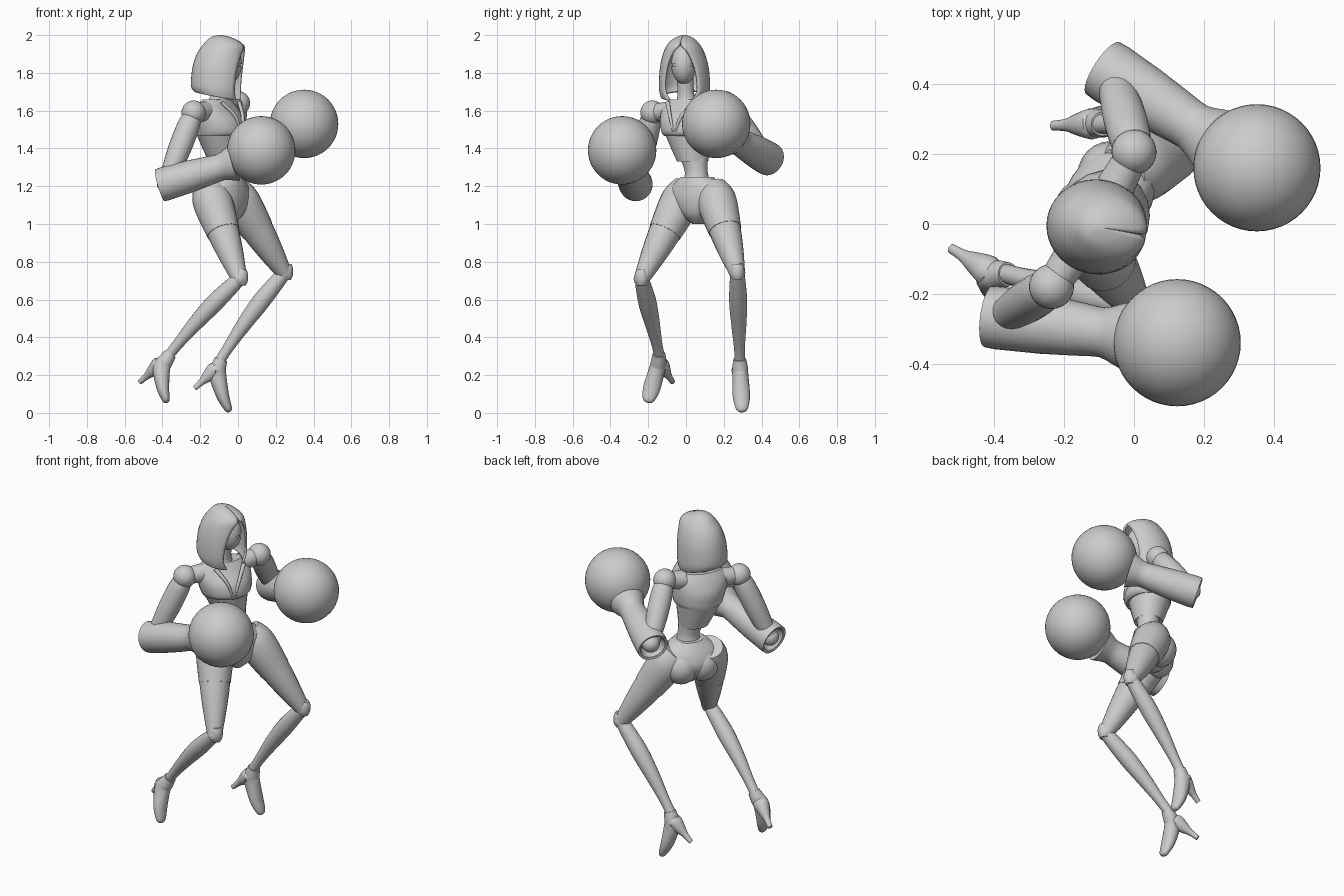
import bpy, bmesh
from math import cos, sin, pi, radians
from mathutils import Vector, Matrix

cube = bpy.data.objects.get("Cube")
if cube:
    bpy.data.objects.remove(cube)

grey = bpy.data.materials.new("plain_grey")
grey.use_nodes = True
tone = (0.6, 0.6, 0.6, 1)
grey.diffuse_color = tone
grey.node_tree.nodes["Principled BSDF"].inputs["Base Color"].default_value = tone

SIDE = Vector((0.545, 0.84, 0)).normalized()   # body's left
FRONT = Vector((0.84, -0.545, 0)).normalized()  # chest direction


def finish(name, bm, angle=35):
    bmesh.ops.recalc_face_normals(bm, faces=bm.faces)
    mesh = bpy.data.meshes.new(name)
    bm.to_mesh(mesh)
    bm.free()
    mesh.materials.append(grey)
    ob = bpy.data.objects.new(name, mesh)
    bpy.context.collection.objects.link(ob)
    bpy.ops.object.select_all(action='DESELECT')
    ob.select_set(True)
    bpy.context.view_layer.objects.active = ob
    bpy.ops.object.shade_smooth_by_angle(angle=radians(angle))
    return ob


def ball(name, centre, size, segs=32, matrix=Matrix()):
    bm = bmesh.new()
    bmesh.ops.create_uvsphere(bm, u_segments=segs, v_segments=segs // 2, radius=1)
    size = (size,) * 3 if isinstance(size, float) else size
    bmesh.ops.transform(bm, verts=bm.verts, matrix=Matrix.Translation(centre) @ matrix @ Matrix.Diagonal((*size, 1)))
    return finish(name, bm, 60)


def spline(rows, steps):
    """Catmull-Rom through rows of numbers."""
    out = []
    for i in range(len(rows) - 1):
        a, b, c, d = (rows[max(0, min(len(rows) - 1, i + k))] for k in (-1, 0, 1, 2))
        for s in range(steps):
            t = s / steps
            out.append([q + .5 * t * (r - p + t * (2 * p - 5 * q + 4 * r - w + t * (3 * (q - r) + w - p)))
                        for p, q, r, w in zip(a, b, c, d)])
    return out + [list(rows[-1])]


def loft(name, rows, ref=SIDE, steps=4, sides=20, straight=False, upright=False):
    """Rows are x, y, z, half-width along ref, half-depth."""
    rows = spline([r if len(r) == 5 else (*r, r[3]) for r in rows], steps)
    pts = [Vector(r[:3]) for r in rows]
    bm, rings = bmesh.new(), []
    for i, r in enumerate(rows):
        t = pts[-1] - pts[0] if straight else pts[min(i + 1, len(pts) - 1)] - pts[max(i - 1, 0)]
        t = Vector((0, 0, 1)) if upright else t.normalized()
        u = (ref - t * ref.dot(t)).normalized()
        v = t.cross(u)
        rings.append([bm.verts.new(pts[i] + u * r[3] * cos(k * 2 * pi / sides) + v * r[4] * sin(k * 2 * pi / sides))
                      for k in range(sides)])
    for p, q in zip(rings, rings[1:]):
        for k in range(sides):
            n = (k + 1) % sides
            bm.faces.new((p[k], p[n], q[n], q[k]))
    bm.faces.new(rings[0])
    bm.faces.new(rings[-1])
    return finish(name, bm)


# Torso: corset, bust plate, neck, waist and pelvis
loft("waist", [(-.055, .055, 1.2, .085, .08), (-.055, .055, 1.27, .062, .057), (-.07, .04, 1.36, .08, .07)], upright=True)
loft("corset", [(-.075, .035, 1.33, .084, .078), (-.087, .025, 1.4, .107, .098),
                (-.1, .015, 1.48, .132, .118)], upright=True)
loft("bust_plate", [(-.096, .013, 1.465, .132, .121), (-.09, .01, 1.49, .145, .131), (-.098, .008, 1.55, .155, .125),
                    (-.11, .01, 1.61, .155, .09), (-.112, .01, 1.66, .11, .06)], upright=True)
loft("neck", [(-.11, .01, 1.63, .07), (-.1, .0, 1.68, .045), (-.09, -.005, 1.78, .045)], upright=True)
loft("pelvis", [(-.06, .068, 1.0, .03, .04), (-.067, .07, 1.05, .1, .095), (-.075, .072, 1.12, .17, .12),
                (-.068, .067, 1.19, .165, .108), (-.056, .058, 1.25, .088, .08)], upright=True)
for tag, s in (("left", 1), ("right", -1)):
    hip = Vector((-.07, .07, 1.105)) + SIDE * .062 * s - FRONT * .035
    ball(tag + "_buttock", hip, (.095, .095, .1), 24)
    # Lapel strips on the bust plate
    c = Vector((-.095, .01, 0))
    low, mid, top = (c + FRONT * f + SIDE * s * w + Vector((0, 0, z))
                     for f, w, z in ((.13, .008, 1.49), (.12, .035, 1.57), (.066, .085, 1.645)))
    loft(tag + "_lapel", [(*low, .006, .009), (*mid, .009, .009), (*top, .012, .009)])

# Head and face mask, turned a little from the chest
HEAD = Matrix.Rotation(radians(-10), 4, 'Z')
face = Vector((-.055, -.012, 1.845))
ball("head", face, (.07, .06, .1), 24, HEAD)
for tag, lo, hi in (("brow_mask", .02, 1), ("jaw_mask", -1, -.12)):
    ob = ball(tag, face, (.076, .066, .104), 32, HEAD)
    bm = bmesh.new()
    bm.from_mesh(ob.data)
    for z, up in ((lo, -1), (hi, 1)):
        bmesh.ops.bisect_plane(bm, geom=bm.verts[:] + bm.edges[:] + bm.faces[:],
                               plane_co=face + Vector((0, 0, z * .1)), plane_no=(0, 0, up), clear_outer=True)
    bm.to_mesh(ob.data)
    bm.free()

# Hood: open arcs stacked upward, thickened inward (height, forward shift, depth, half-width, opening angle)
hood_rows = spline([(1.675, 0, .125, .125, .55), (1.72, 0, .144, .135, .74), (1.82, .005, .143, .13, .66),
                    (1.9, .016, .13, .111, .44), (1.95, .028, .108, .086, .06), (1.985, .016, .062, .05, .01),
                    (2.0, .01, .012, .01, .01)], 4)
bm, arcs, n = bmesh.new(), [], 32
for z, shift, a, b, gap in hood_rows:
    arc = []
    gap = max(gap, .01)
    for k in range(n + 1):
        t = gap + (2 * pi - 2 * gap) * k / n
        drop = .025 * cos(t) * max(0, 1.75 - z) / .075   # hem hangs lower at the front
        p = HEAD @ Vector((shift + a * cos(t), b * sin(t), 0))
        arc.append(bm.verts.new(p + Vector((-.105, -.008, z - drop))))
    arcs.append(arc)
for p, q in zip(arcs, arcs[1:]):
    for k in range(n):
        bm.faces.new((p[k], p[k + 1], q[k + 1], q[k]))
bm.faces.new(arcs[-1])
hood = finish("hood", bm)
mod = hood.modifiers.new("cloth", 'SOLIDIFY')
mod.thickness = .012
mod.offset = -1

# Arms: shoulder, elbow, glove centre
arms = {"left": ((.0, .205, 1.64), (-.06, .425, 1.352), (.35, .16, 1.53)),
        "right": ((-.235, -.178, 1.59), (-.38, -.268, 1.215), (.123, -.338, 1.39))}
for tag, (sh, el, gl) in arms.items():
    sh, el, gl = Vector(sh), Vector(el), Vector(gl)
    ball(tag + "_shoulder", sh, .064)
    ball(tag + "_elbow", el, .05, 24)
    ball(tag + "_glove", gl, .181, 48)
    loft(tag + "_upper_arm", [(*sh.lerp(el, t), r) for t, r in
                              ((.05, .05), (.2, .06), (.5, .061), (.8, .052), (1, .045))], Vector((1, 0, 0)))
    loft(tag + "_chest_joint", [(*sh, .045), (*(sh.lerp(Vector((-.105, .01, 1.6)), .5)), .055)], Vector((0, 0, 1)))
    # Hollow sleeve flaring into the glove; distances run from just below the glove centre
    wrist = gl - Vector((0, 0, .025))
    d = (el - wrist).normalized()
    end = (el - wrist).length + .035
    prof = ((end - .05, .055), (end - .005, .074), (end, .088), (end - .03, .09), (.4, .085), (.3, .077),
            (.25, .072), (.225, .071), (.2, .078), (.175, .089), (.15, .098))
    loft(tag + "_sleeve", [(*(wrist + d * t), r) for t, r in prof], Vector((0, 0, 1)), 1, 28, True)

# Legs: hip, knee, ankle, instep, toe, heel base, heel tip
legs = {"left": ((.01, .163, 1.12), (.245, .272, .74), (-.1, .285, .27), (-.108, .288, .2), (-.045, .297, .005),
                 (-.125, .285, .225), (-.23, .28, .13)),
        "right": ((-.135, -.03, 1.12), (.007, -.235, .71), (-.37, -.14, .3), (-.405, -.152, .235), (-.378, -.203, .055),
                  (-.42, -.13, .25), (-.52, -.07, .163))}
for tag, joints in legs.items():
    hip, knee, ankle, instep, toe, base, tip = map(Vector, joints)

    def along(p, q, table, bulge=Vector()):
        return [(*(p.lerp(q, t) + bulge * sin(pi * t)), r) for t, r in table]

    loft(tag + "_short_leg", along(hip, knee, ((-.2, .078), (-.1, .097), (.0, .105), (.15, .102), (.4, .088))))
    loft(tag + "_thigh", along(hip, knee, ((.3, .09), (.42, .084), (.55, .077), (.75, .063), (.95, .046), (1, .042))))
    ball(tag + "_knee", knee, .042, 24)
    loft(tag + "_knee_cap", along(knee + Vector((.012, 0, .05)), knee + Vector((.008, 0, -.035)),
                                  ((0, .026), (.3, .036), (.7, .036), (1, .026))))
    shin = (knee - ankle).normalized()
    back = Vector((-shin.z, 0, shin.x)) * .012
    loft(tag + "_shin", along(knee, ankle, ((.02, .038), (.15, .044), (.35, .048), (.6, .04), (.85, .029), (1, .028)), back))
    # Heeled shoe
    ball_of_foot = instep.lerp(toe, .55) + Vector((-.008, 0, 0))
    loft(tag + "_shoe", [(*ankle.lerp(knee, .03), .034), (*ankle.lerp(instep, .4), .041), (*instep, .042, .046),
                         (*ball_of_foot, .046, .034), (*toe.lerp(ball_of_foot, .3), .035, .023),
                         (*toe.lerp(ball_of_foot, .06), .022, .015), (*toe, .008, .006)], Vector((0, 1, 0)))
    loft(tag + "_heel", [(*instep.lerp(base, .6), .042), (*base, .044), (*base.lerp(tip, .35), .031),
                         (*base.lerp(tip, .65), .018), (*tip, .014)], Vector((0, 1, 0)))
